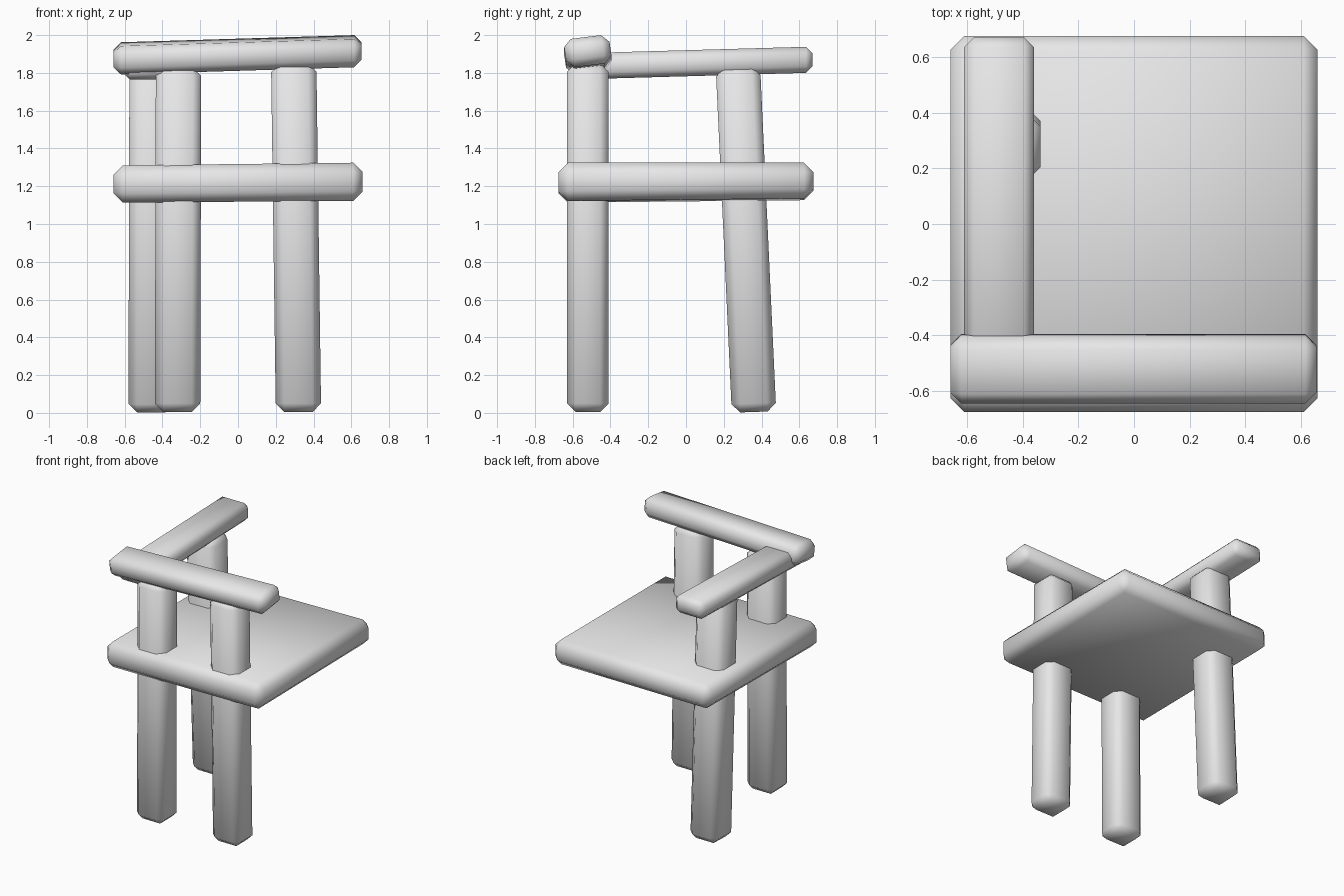
import bpy
import bmesh
from mathutils import Vector

cube = bpy.data.objects.get("Cube")
if cube:
    bpy.data.objects.remove(cube, do_unlink=True)

grey = bpy.data.materials.new("light_grey")
grey.use_nodes = True
grey.diffuse_color = (0.8, 0.8, 0.8, 1)
grey.node_tree.nodes["Principled BSDF"].inputs["Base Color"].default_value = (0.8, 0.8, 0.8, 1)


def beam(name, start, end, side, up, chamfer):
    """Chamfered bar from start to end; side and up are full cross-section vectors."""
    start, end, side, up = (Vector(v) for v in (start, end, side, up))
    bm = bmesh.new()
    bmesh.ops.create_cube(bm, size=1)
    for v in bm.verts:
        base = start.lerp(end, v.co.z + 0.5)
        v.co = base + side * v.co.x + up * v.co.y
    bmesh.ops.recalc_face_normals(bm, faces=bm.faces)
    bmesh.ops.bevel(bm, geom=bm.edges[:], offset=chamfer, segments=1,
                    profile=0.5, affect='EDGES', clamp_overlap=True)
    for f in bm.faces:
        f.smooth = True
    mesh = bpy.data.meshes.new(name)
    bm.to_mesh(mesh)
    bm.free()
    mesh.materials.append(grey)
    obj = bpy.data.objects.new(name, mesh)
    bpy.context.collection.objects.link(obj)
    return obj


# Seat slab, slightly higher on its left side
seat = beam("seat", (-0.66, 0, 1.21), (0.66, 0, 1.225), (0, 1.35, 0), (0, 0, 0.2), 0.05)
for v in seat.data.vertices:
    if v.co.z < 1.2:
        v.co.z += 0.01 * (v.co.y + 0.67) - 0.004 * v.co.x

# Three posts running from the floor through the seat to the rails
beam("front_right_leg", (-0.32, -0.52, 0.005), (-0.315, -0.52, 1.83),
     (0.24, 0, 0), (0, 0.22, 0), 0.045)
beam("front_left_leg", (0.32, -0.52, 0.005), (0.295, -0.52, 1.85),
     (0.24, 0, 0), (0, 0.22, 0), 0.045)
beam("back_right_leg", (-0.46, 0.36, 0.005), (-0.455, 0.275, 1.83),
     (0.24, 0, 0), (0, 0.235, 0.008), 0.045)

# Front rail, rolled and rising to the left
beam("front_rail", (-0.66, -0.52, 1.876), (0.655, -0.52, 1.916),
     (0, 0.24, 0.03), (0, -0.022, 0.15), 0.04)

# Side rail, rising gently to the back
beam("side_rail", (-0.485, -0.6, 1.834), (-0.485, 0.67, 1.87),
     (0.25, 0, 0), (0, 0, 0.138), 0.035)
